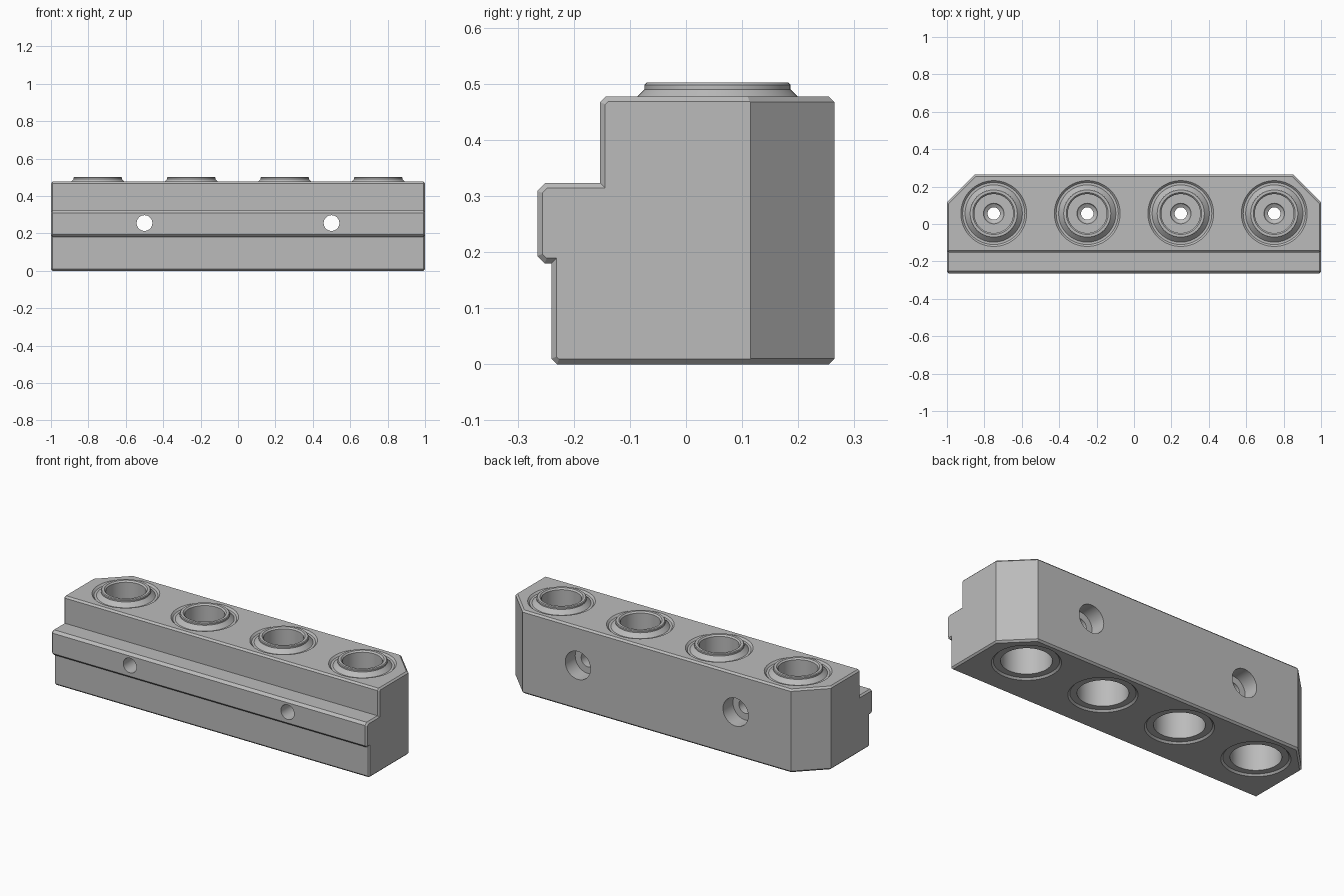
import bpy
import bmesh
import math
from mathutils import Matrix, Vector

if "Cube" in bpy.data.objects:
    bpy.data.objects.remove(bpy.data.objects["Cube"])

metal = bpy.data.materials.new("satin grey metal")
metal.use_nodes = True
metal.diffuse_color = (0.5, 0.5, 0.5, 1)
metal.node_tree.nodes["Principled BSDF"].inputs["Base Color"].default_value = (0.5, 0.5, 0.5, 1)


def make_object(name, bm):
    bmesh.ops.recalc_face_normals(bm, faces=bm.faces)
    mesh = bpy.data.meshes.new(name)
    bm.to_mesh(mesh)
    bm.free()
    mesh.materials.append(metal)
    obj = bpy.data.objects.new(name, mesh)
    bpy.context.collection.objects.link(obj)
    return obj


def revolve(name, profile, matrix, steps=64):
    """Spin a closed (radius, height) outline about the z axis, then place it."""
    bm = bmesh.new()
    verts = [bm.verts.new((r, 0, z)) for r, z in profile]
    edges = [bm.edges.new((verts[i - 1], v)) for i, v in enumerate(verts)]
    bmesh.ops.spin(bm, geom=verts + edges, axis=(0, 0, 1), cent=(0, 0, 0),
                   angle=math.tau, steps=steps)
    bmesh.ops.remove_doubles(bm, verts=bm.verts, dist=1e-5)
    bmesh.ops.transform(bm, matrix=matrix, verts=bm.verts)
    return make_object(name, bm)


def inset(points, d):
    """Mitred inward offset of a counter-clockwise outline."""
    result = []
    for i, p in enumerate(points):
        a = (p - points[i - 1]).normalized()
        b = (points[(i + 1) % len(points)] - p).normalized()
        na, nb = Vector((-a.y, a.x)), Vector((-b.y, b.x))
        result.append(p + (na + nb) * d / (1 + na.dot(nb)))
    return result


def smooth(obj):
    bpy.ops.object.select_all(action='DESELECT')
    obj.select_set(True)
    bpy.context.view_layer.objects.active = obj
    bpy.ops.object.shade_smooth_by_angle(angle=math.radians(30))


# Body: stepped side outline lofted between two chamfered ends
TOP, C, END = 0.477, 0.01, 0.009
outline = [Vector(p) for p in (
    (-0.23, 0), (0.255, 0), (0.265, C), (0.265, TOP - C), (0.255, TOP),
    (-0.143, TOP), (-0.153, TOP - C), (-0.153, 0.323), (-0.251, 0.323),
    (-0.265, 0.309), (-0.265, 0.193), (-0.252, 0.18), (-0.24, 0.18), (-0.24, C))]
small = inset(outline, END)
bm = bmesh.new()
rings = [[bm.verts.new((x, p.x, p.y)) for p in pts] for x, pts in (
    (-1, small), (END - 1, outline), (1 - END, outline), (1, small))]
for low, high in zip(rings, rings[1:]):
    for i in range(len(low)):
        bm.faces.new((low[i - 1], low[i], high[i], high[i - 1]))
bm.faces.new(rings[0])
bm.faces.new(rings[-1])
bmesh.ops.recalc_face_normals(bm, faces=bm.faces)

# Clipped rear corners with chamfered upper and lower edges
for side in (-1, 1):
    flat = Vector((side, 1, 0)).normalized()
    corner = Vector((side, 0.115, 0))
    for tilt, height in ((0, 0), (1, TOP - C), (-1, C)):
        cut = bmesh.ops.bisect_plane(
            bm, geom=bm.verts[:] + bm.edges[:] + bm.faces[:], dist=1e-6,
            plane_co=corner + Vector((0, 0, height)),
            plane_no=flat + Vector((0, 0, tilt)), clear_outer=True)
        loop = [e for e in cut["geom_cut"] if isinstance(e, bmesh.types.BMEdge)]
        bmesh.ops.holes_fill(bm, edges=loop)
body = make_object("body", bm)

# Cutters: four liner bores and two counterbored mounting holes
BORE = 0.166
cutters = []
centres = [(x, 0.056) for x in (-0.75, -0.25, 0.25, 0.75)]
bore = [(0, -C), (BORE + 2 * C, -C), (BORE, C), (BORE, TOP - C),
        (BORE + 2 * C, TOP + C), (0, TOP + C)]
for x, y in centres:
    cutters.append(revolve("bore_cutter", bore, Matrix.Translation((x, y, 0))))
screw = [(0, -0.3), (0.042, -0.3), (0.042, 0.175), (0.08, 0.175), (0.08, 0.3), (0, 0.3)]
for x in (-0.5, 0.5):
    place = Matrix.Translation((x, 0, 0.255)) @ Matrix.Rotation(-math.pi / 2, 4, 'X')
    cutters.append(revolve("screw_cutter", screw, place, 48))

bpy.context.view_layer.objects.active = body
for cutter in cutters:
    cutter.hide_render = True
    mod = body.modifiers.new("hole", 'BOOLEAN')
    mod.operation, mod.solver, mod.object = 'DIFFERENCE', 'EXACT', cutter
    bpy.ops.object.modifier_apply(modifier=mod.name)
    bpy.data.objects.remove(cutter)
smooth(body)

# Liners: raised rim above, wide socket below, narrow neck between
liner = [(BORE, C), (BORE, TOP - C), (0.153, TOP - C), (0.13, 0.49), (0.13, 0.498),
         (0.126, 0.502), (0.112, 0.502), (0.104, 0.494), (0.104, 0.3), (0.055, 0.3),
         (0.05, 0.29), (0.033, 0.28), (0.033, 0.2), (0.13, 0.2), (0.13, C)]
for i, (x, y) in enumerate(centres):
    smooth(revolve(f"liner_{i + 1}", liner, Matrix.Translation((x, y, 0))))
